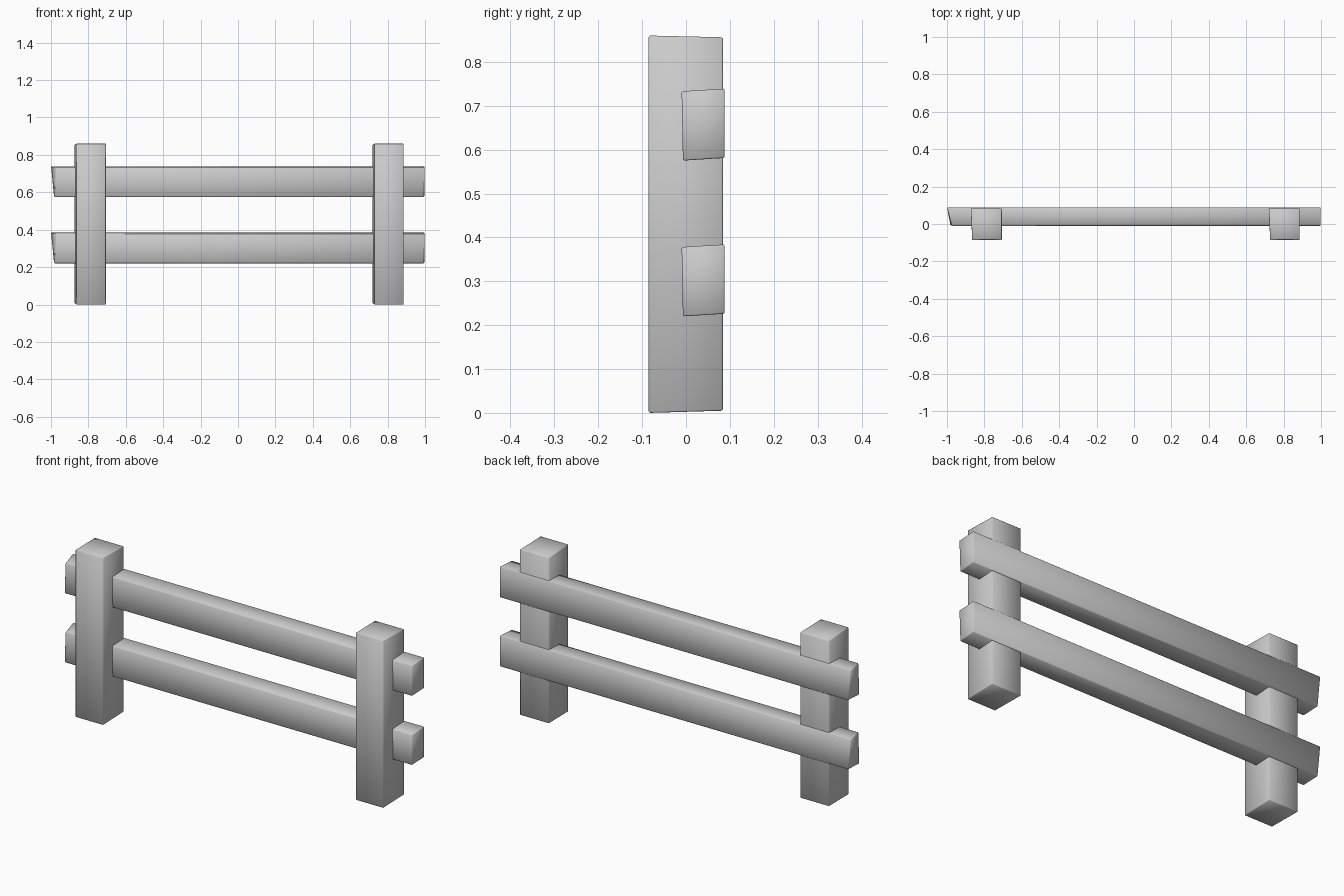
import bpy, bmesh

if "Cube" in bpy.data.objects:
    bpy.data.objects.remove(bpy.data.objects["Cube"])


def timber(name, lo, hi, nudges):
    """Rough-cut box from lo to hi; nudges moves single corners, keyed by side signs."""
    bm = bmesh.new()
    bmesh.ops.create_cube(bm, size=2)
    for v in bm.verts:
        key = tuple(1 if c > 0 else -1 for c in v.co)
        off = nudges.get(key, (0, 0, 0))
        for i in range(3):
            v.co[i] = (hi[i] if key[i] > 0 else lo[i]) + off[i]
    # softly worn edges
    bmesh.ops.bevel(bm, geom=bm.edges[:], offset=0.003, segments=1,
                    affect='EDGES', profile=0.5)
    bmesh.ops.recalc_face_normals(bm, faces=bm.faces[:])
    me = bpy.data.meshes.new(name)
    bm.to_mesh(me)
    bm.free()
    ob = bpy.data.objects.new(name, me)
    bpy.context.collection.objects.link(ob)
    bpy.ops.object.select_all(action='DESELECT')
    ob.select_set(True)
    bpy.context.view_layer.objects.active = ob
    bpy.ops.object.shade_smooth_by_angle(angle=1.05)
    return ob


# Two square posts, slightly out of true at the corners
post_nudges = {
    (-1, -1, 1): (0.008, 0, 0), (-1, -1, -1): (0.008, 0, 0),
    (-1, 1, 1): (0, 0, -0.004), (1, 1, 1): (0, 0, -0.004),
    (-1, 1, -1): (0, 0, 0.005), (1, 1, -1): (0, 0, 0.005),
}
for side, x in (("left", -0.79), ("right", 0.803)):
    timber(side + "_post", (x - 0.083, -0.085, 0), (x + 0.083, 0.084, 0.86), post_nudges)

# Two rails let into the back of the posts, left ends sawn at a slant
rail_nudges = {
    (-1, -1, 1): (0.026, 0, -0.006), (-1, -1, -1): (0.018, 0.003, 0),
    (-1, 1, -1): (0.016, 0, 0.006),
    (1, -1, 1): (0, 0, -0.006), (1, -1, -1): (-0.003, 0.003, 0),
    (1, 1, -1): (0, 0, 0.006),
}
for label, z in (("lower", 0.22), ("upper", 0.575)):
    timber(label + "_rail", (-1, -0.01, z), (0.998, 0.088, z + 0.164), rail_nudges)
